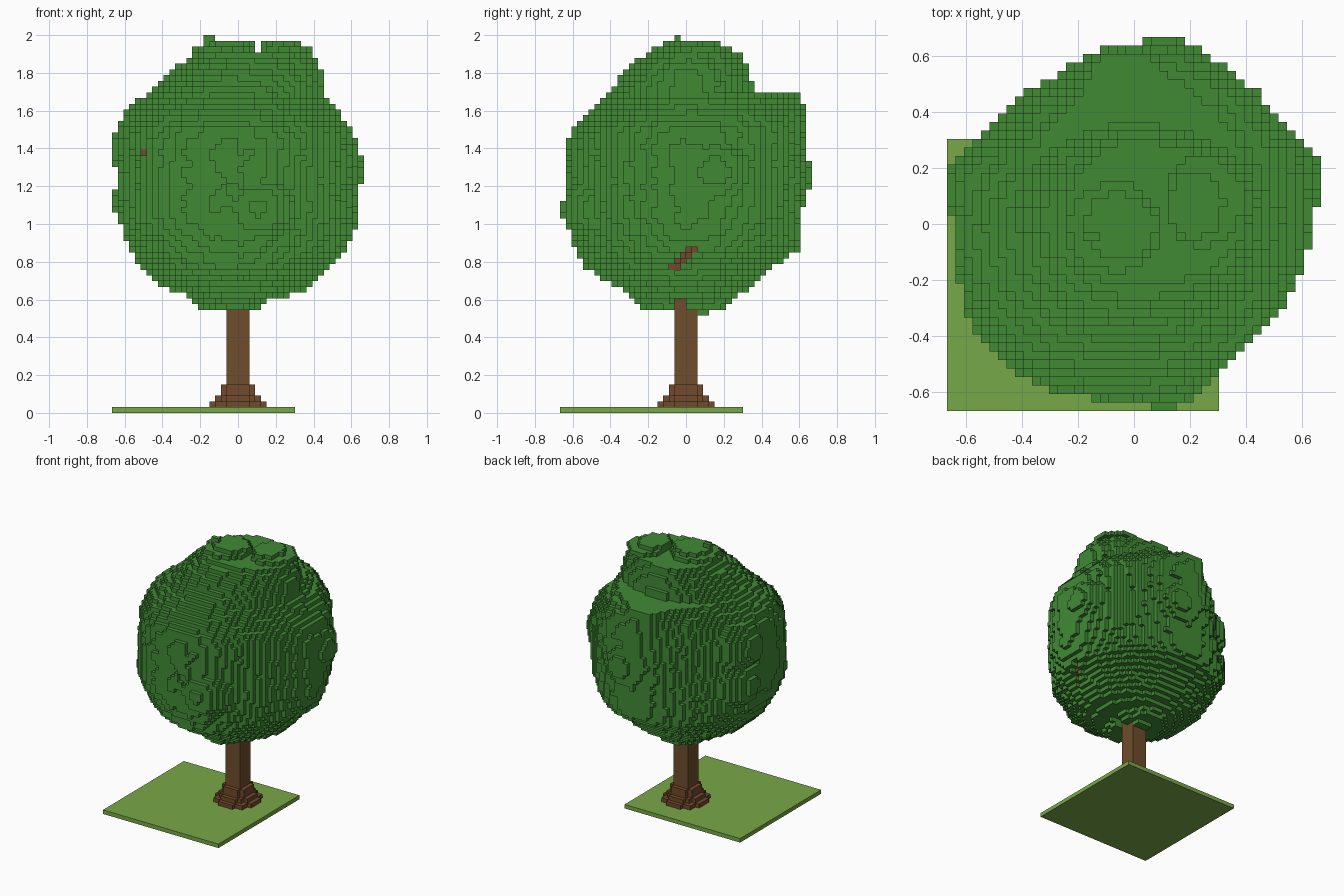
import bpy, bmesh, math
from mathutils import Vector, noise

if "Cube" in bpy.data.objects:
    bpy.data.objects.remove(bpy.data.objects["Cube"], do_unlink=True)

S = 1 / 33          # voxel edge; the tree is 66 voxels tall


def material(name, srgb):
    lin = [((c / 255 + 0.055) / 1.055) ** 2.4 for c in srgb] + [1.0]
    m = bpy.data.materials.new(name)
    m.use_nodes = True
    m.diffuse_color = lin
    m.node_tree.nodes["Principled BSDF"].inputs["Base Color"].default_value = lin
    return m


LEAF = material("leaf_green", (65, 138, 53))
GRASS = material("grass_green", (119, 168, 72))
BARK = material("trunk_brown", (110, 77, 44))
ROOT = material("root_brown", (113, 74, 44))


def box(x0, x1, y0, y1, z0, z1):
    """Cells of a voxel box, upper limits excluded."""
    return {(i, j, k) for i in range(x0, x1) for j in range(y0, y1) for k in range(z0, z1)}


# Each direction with the corners of its face, counter-clockwise from outside
SIDES = {
    (1, 0, 0): ((1, 0, 0), (1, 1, 0), (1, 1, 1), (1, 0, 1)),
    (-1, 0, 0): ((0, 0, 0), (0, 0, 1), (0, 1, 1), (0, 1, 0)),
    (0, 1, 0): ((0, 1, 0), (0, 1, 1), (1, 1, 1), (1, 1, 0)),
    (0, -1, 0): ((0, 0, 0), (1, 0, 0), (1, 0, 1), (0, 0, 1)),
    (0, 0, 1): ((0, 0, 1), (1, 0, 1), (1, 1, 1), (0, 1, 1)),
    (0, 0, -1): ((0, 0, 0), (0, 1, 0), (1, 1, 0), (1, 0, 0)),
}


def voxel_object(name, cells, mat):
    """Skin a set of cells with only its exposed faces."""
    bm = bmesh.new()
    verts = {}
    for c in sorted(cells):
        for d, corners in SIDES.items():
            if tuple(a + b for a, b in zip(c, d)) in cells:
                continue
            face = []
            for o in corners:
                p = tuple(a + b for a, b in zip(c, o))
                if p not in verts:
                    verts[p] = bm.verts.new(Vector(p) * S)
                face.append(verts[p])
            bm.faces.new(face)
    me = bpy.data.meshes.new(name)
    bm.to_mesh(me)
    bm.free()
    me.materials.append(mat)
    ob = bpy.data.objects.new(name, me)
    bpy.context.collection.objects.link(ob)
    return ob


def centre(cell):
    return Vector([(a + .5) * S for a in cell])


# Crown outline: height, then reach to -x, +x, front and back
REACH = [
    (0.56, .20, .12, .24, .22),
    (0.60, .25, .15, .28, .24), (0.63, .30, .33, .31, .30),
    (0.69, .44, .40, .41, .38), (0.77, .52, .47, .53, .45),
    (0.86, .57, .56, .57, .59), (0.95, .61, .61, .60, .61),
    (1.05, .63, .63, .625, .615), (1.20, .635, .635, .62, .635),
    (1.40, .635, .63, .63, .635), (1.50, .63, .61, .605, .635),
    (1.60, .60, .52, .51, .63), (1.68, .49, .46, .42, .61),
    (1.71, .45, .455, .40, .36), (1.80, .355, .45, .33, .34),
    (1.86, .29, .41, .27, .31), (1.91, .23, .38, .20, .29),
]
# Fullness of the quarters: height, then front -x, front +x, back -x, back +x
FULL = [
    (0.56, 2.0, 2.0, 2.0, 2.0), (1.00, 2.6, 1.65, 1.9, 2.0),
    (1.20, 2.6, 1.65, 1.55, 2.0), (1.40, 2.4, 1.7, 1.45, 2.05),
    (1.60, 2.3, 1.8, 1.4, 2.2), (1.68, 2.3, 1.8, 1.35, 1.6),
    (1.72, 2.2, 1.9, 1.9, 2.2), (1.91, 2.0, 2.0, 2.0, 2.0),
]


def at_height(table, z):
    for a, b in zip(table, table[1:]):
        if z <= b[0]:
            t = max((z - a[0]) / (b[0] - a[0]), 0)
            return [p + (q - p) * t for p, q in zip(a[1:], b[1:])]
    return table[-1][1:]


def in_crown(p):
    reach = at_height(REACH, p.z)
    rx = reach[p.x > 0]
    ry = reach[2 + (p.y > 0)]
    n = at_height(FULL, p.z)[(p.x > 0) + 2 * (p.y > 0)]
    bump = 1 + 0.04 * noise.noise(p * 5) + 0.05 * noise.noise(p * 17)
    return (abs(p.x) / rx) ** n + (abs(p.y) / ry) ** n <= bump


def disc(cx, cy, rx, ry, k0, k1):
    return {c for c in box(-22, 22, -22, 22, k0, k1)
            if ((centre(c).x - cx) / rx) ** 2 + ((centre(c).y - cy) / ry) ** 2 <= 1}


def clump(x, y, z, r):
    return {c for c in box(-22, 22, -22, 22, 20, 60)
            if (centre(c) - Vector((x, y, z))).length <= r}


# Crown body, then its two summits
crown = {c for c in box(-22, 22, -22, 22, 18, 63) if in_crown(centre(c))}
crown |= disc(-.07, -.01, .16, .16, 63, 64) | disc(-.05, -.01, .13, .12, 64, 65)
crown |= disc(.25, .08, .14, .16, 63, 64) | disc(.22, .07, .10, .12, 64, 65)
crown |= box(-6, -4, -2, -1, 64, 66)

# Flat-topped shelf at the back
crown |= disc(-.02, .42, .17, .20, 52, 56)

# Rounded leaf clumps that reach furthest out
for spot in ((.45, .15, 1.28, .217), (.10, .45, 1.26, .215), (-.45, .13, 1.12, .212),
             (-.45, .11, 1.40, .222), (.106, -.45, 1.08, .206)):
    crown |= clump(*spot)

# Underside around the trunk
crown |= box(-2, 2, 2, 4, 17, 19)
crown -= box(-2, 9, -2, 0, 17, 20)

# Branch tips showing through the leaves on the left and at the front
branch = set()
for j, k in ((-3, 25), (-2, 25), (-2, 26), (-1, 26), (-1, 27), (0, 27), (0, 28), (1, 28)):
    row = sorted(c for c in crown if c[1:] == (j, k))
    crown.discard(row[-1])
    branch.add(row[-2])
twig = {min((c for c in crown if c[0] == -17 and c[2] == 45), key=lambda c: c[1])}
crown -= branch | twig

voxel_object("leaf_crown", crown, LEAF)
voxel_object("branch_left", branch, ROOT)
voxel_object("branch_front", twig, ROOT)

# Square trunk
bpy.ops.mesh.primitive_cube_add(size=1, location=(0, 0, 12.5 * S))
trunk = bpy.context.object
trunk.name = "trunk"
trunk.scale = (4 * S, 4 * S, 23 * S)
trunk.data.materials.append(BARK)

# Stepped root flare
roots = set()
for k, r in enumerate((5, 4, 3.2, 3), start=1):
    roots |= disc(0, 0, r * S, r * S, k, k + 1)
voxel_object("root_flare", roots, ROOT)

# Grass plate
bpy.ops.mesh.primitive_cube_add(size=1, location=(-6 * S, -6 * S, S / 2))
grass = bpy.context.object
grass.name = "grass_plate"
grass.scale = (32 * S, 32 * S, S)
grass.data.materials.append(GRASS)
